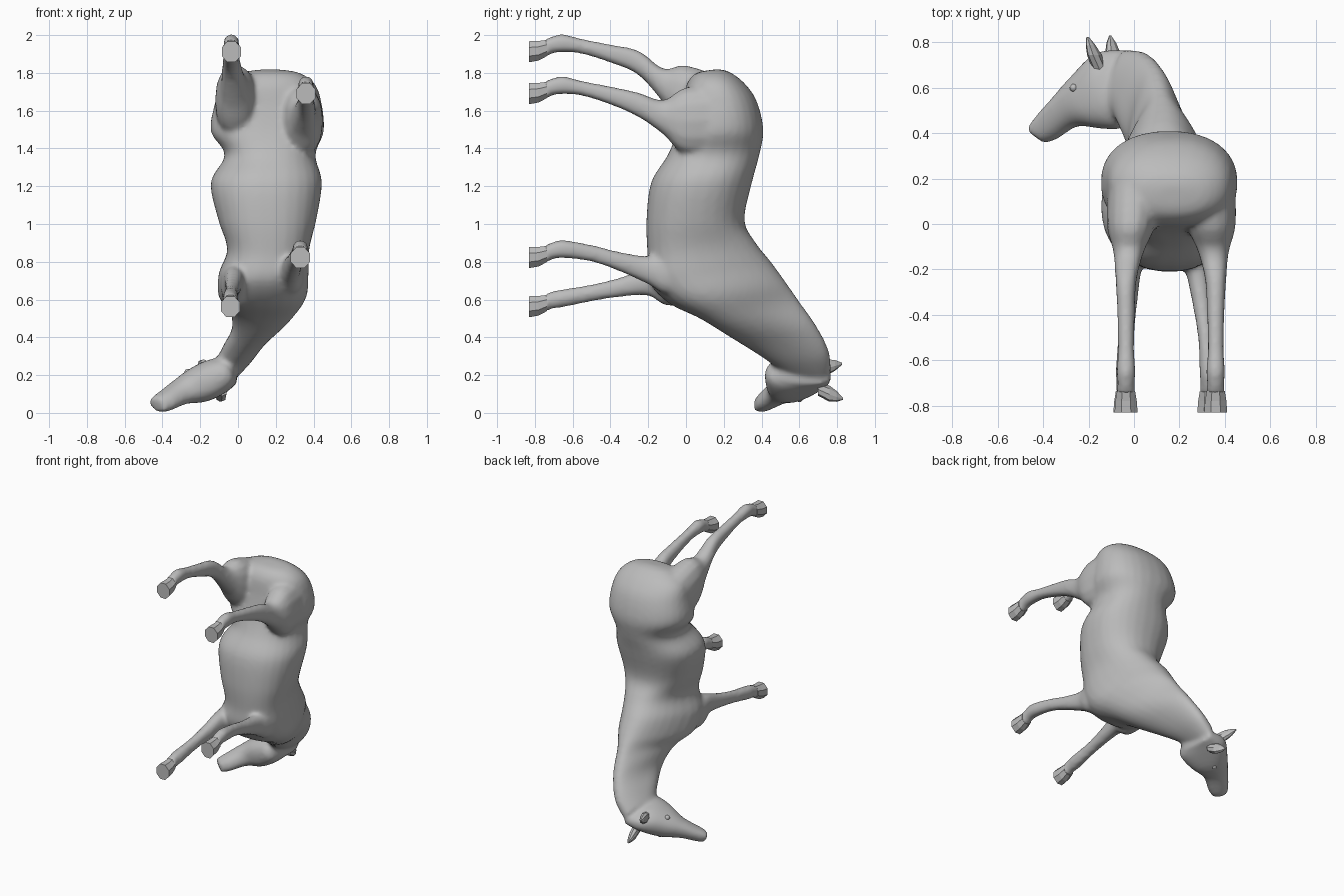
import bpy, bmesh, math
from mathutils import Vector

cube = bpy.data.objects.get("Cube")
if cube:
    bpy.data.objects.remove(cube, do_unlink=True)

grey = bpy.data.materials.new("plain grey")
grey.use_nodes = True
colour = (0.5, 0.5, 0.5, 1)
grey.diffuse_color = colour
grey.node_tree.nodes["Principled BSDF"].inputs["Base Color"].default_value = colour

HEAD_TURN = -67


def spline(rows, steps):
    """Catmull-Rom interpolation through rows of numbers."""
    out = []
    for i in range(len(rows) - 1):
        p0, p1 = rows[max(i - 1, 0)], rows[i]
        p2, p3 = rows[i + 1], rows[min(i + 2, len(rows) - 1)]
        for s in range(steps):
            t = s / steps
            out.append([0.5 * (2 * b + (c - a) * t + (2 * a - 5 * b + 4 * c - d) * t * t
                               + (3 * b - a - 3 * c + d) * t ** 3)
                        for a, b, c, d in zip(p0, p1, p2, p3)])
    return out + [rows[-1]]


def loft(bm, rows, sides=28, steps=5, power=0.88):
    """Rows: upper point, lower point, half width, turn about y, narrowing of the upper side."""
    rings = []
    for r in spline(rows, steps):
        a, b, w, turn, taper = Vector(r[0:3]), Vector(r[3:6]), r[6], math.radians(r[7]), r[8]
        lateral = Vector((math.cos(turn), 0, math.sin(turn)))
        ring = []
        for k in range(sides):
            ang = 2 * math.pi * (k + 0.5) / sides
            c, s = math.cos(ang), math.sin(ang)
            c = math.copysign(abs(c) ** power, c)
            s = math.copysign(abs(s) ** power, s) * (1 - taper * (c + 1) / 2)
            ring.append(bm.verts.new((a + b) / 2 + (a - b) / 2 * c + lateral * w * s))
        rings.append(ring)
    for p, q in zip(rings, rings[1:]):
        for k in range(sides):
            j = (k + 1) % sides
            bm.faces.new((p[k], p[j], q[j], q[k]))
    bm.faces.new(rings[0])
    bm.faces.new(rings[-1])


def finish(name, bm):
    bmesh.ops.recalc_face_normals(bm, faces=bm.faces)
    mesh = bpy.data.meshes.new(name)
    bm.to_mesh(mesh)
    bm.free()
    mesh.materials.append(grey)
    obj = bpy.data.objects.new(name, mesh)
    bpy.context.collection.objects.link(obj)
    return obj


def leg_rows(profile, swing_span, foot_x, foot_z, inward, swing):
    """Place a leg profile over its foot, moving its upper end by inward (x) and swing (z)."""
    low, high = swing_span
    rows = []
    for y, dz, depth, width in profile:
        t = min(max((y - low) / (high - low), 0), 1)
        x, z = foot_x + inward * t, foot_z + dz + swing * t
        rows.append((x, y, z + depth, x, y, z - depth, width, 0, 0))
    return rows


# Torso: x, back y and z, belly y and z, half width, narrowing of the back
torso = [
    (.17, .17, 1.82, .09, 1.81, .06, 0),
    (.17, .23, 1.805, .04, 1.79, .16, 0),
    (.16, .31, 1.745, 0, 1.73, .25, 0),
    (.16, .375, 1.65, -.02, 1.61, .285, 0),
    (.155, .41, 1.50, -.05, 1.48, .30, 0),
    (.17, .39, 1.37, -.10, 1.36, .24, 0),
    (.15, .35, 1.22, -.185, 1.22, .295, 0),
    (.155, .31, 1.02, -.21, 1.02, .272, .1),
    (.16, .37, .90, -.205, .84, .25, .3),
    (.135, .45, .80, -.20, .70, .288, .42),
    (.13, .53, .69, -.09, .58, .295, .55),
]
# Neck: crest, throat, half width, turn, narrowing of the crest
neck = [
    (.12, .60, .59, .12, .08, .50, .22, -8, .62),
    (.10, .69, .46, .045, .26, .395, .12, -25, .35),
    (.045, .755, .33, -.04, .42, .30, .092, -42, .25),
    (-.04, .77, .22, -.09, .50, .24, .075, -58, .15),
]
# Head: brow, jaw, half width
head = [
    (-.03, .77, .19, -.02, .50, .23, .06),
    (-.165, .755, .175, -.05, .425, .215, .10),
    (-.27, .655, .13, -.14, .42, .17, .103),
    (-.36, .555, .10, -.25, .43, .12, .072),
    (-.44, .465, .055, -.34, .375, .065, .056),
    (-.468, .42, .04, -.395, .355, .04, .046),
]
# Legs: y, z offset from the foot, half depth, half width
hind = [(.22, -.13, .18, .12), (0, -.145, .18, .108), (-.12, -.125, .092, .069),
        (-.25, -.06, .066, .047), (-.40, -.01, .049, .039), (-.55, .028, .04, .036)]
fore = [(.08, -.06, .125, .08), (-.10, -.087, .108, .07), (-.20, -.067, .075, .053),
        (-.35, -.022, .052, .042), (-.50, .023, .045, .036)]
pastern = [(-.65, .045, .048, .042), (-.71, .035, .046, .038), (-.75, .015, .05, .046)]
hoof = [(-.735, .02, .046, .043), (-.78, .005, .056, .051), (-.83, 0, .06, .055)]
# Each leg: profile, swing span, foot x, foot z, inward shift, swing
legs = {
    "right_hind": (hind, (-.25, .20), -.035, 1.912, .04, -.19),
    "left_hind": (hind, (-.25, .20), .36, 1.69, -.035, 0),
    "right_fore": (fore, (-.60, -.20), -.04, .562, .02, .20),
    "left_fore": (fore, (-.60, -.20), .33, .822, -.05, 0),
}

# One blended skin for trunk, neck, head and legs; separate hooves with flat soles
skin = bmesh.new()
loft(skin, [(x, y1, z1, x, y0, z0, w, 0, n) for x, y1, z1, y0, z0, w, n in torso] + neck)
loft(skin, [(*row, HEAD_TURN, .1) for row in head])
for name, (profile, *placing) in legs.items():
    loft(skin, leg_rows(profile + pastern, *placing), sides=14)
    bm = bmesh.new()
    loft(bm, leg_rows(hoof, *placing), sides=8, steps=1, power=1)
    finish(name + "_hoof", bm)
body = finish("horse_body", skin)
remesh = body.modifiers.new("blend", 'REMESH')
remesh.mode = 'VOXEL'
remesh.voxel_size = 0.014
remesh.use_smooth_shade = True
soften = body.modifiers.new("soften", 'SMOOTH')
soften.factor = 0.5
soften.iterations = 8

# Ears and eyes on either side of the head
lateral = Vector((.4, 0, -.92))
forward = Vector((-.92, 0, -.4))
for side, sign, base, tip in (("right", -1, (-.15, .68, .225), (-.205, .825, .26)),
                              ("left", 1, (-.085, .70, .125), (-.105, .83, .075))):
    bm = bmesh.new()
    rows = []
    for t, width, depth in ((0, .035, .032), (.45, .045, .03), (.75, .03, .02), (1, .006, .005)):
        p = Vector(base).lerp(Vector(tip), t)
        rows.append((*(p + forward * depth), *(p - forward * depth), width, HEAD_TURN, 0))
    loft(bm, rows, sides=8, steps=1, power=1)
    finish(side + "_ear", bm)

    bm = bmesh.new()
    bmesh.ops.create_uvsphere(bm, u_segments=12, v_segments=8, radius=.018)
    bmesh.ops.translate(bm, verts=bm.verts,
                        vec=Vector((-.235, .60, .145)) + lateral * .076 * sign)
    eye = finish(side + "_eye", bm)
    for poly in eye.data.polygons:
        poly.use_smooth = True
